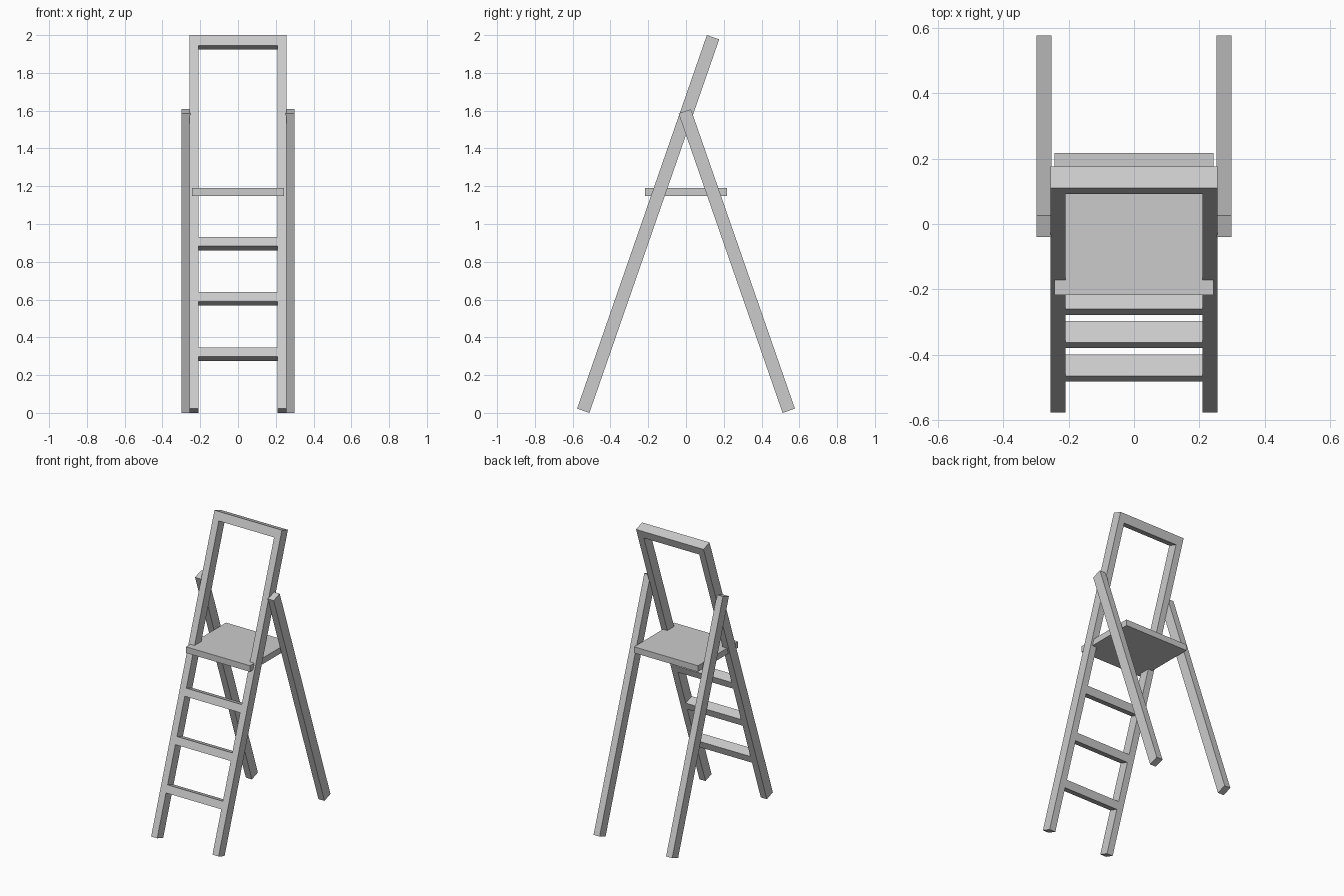
import bpy
import math
from mathutils import Matrix, Vector

cube = bpy.data.objects.get("Cube")
if cube:
    bpy.data.objects.remove(cube, do_unlink=True)

grey = bpy.data.materials.new("light grey")
grey.use_nodes = True
colour = (0.6, 0.6, 0.6, 1)
grey.diffuse_color = colour
grey.node_tree.nodes["Principled BSDF"].inputs["Base Color"].default_value = colour

LEAN = math.radians(19.16)
DEPTH = 0.069
FOOT_Y, FOOT_Z = 0.544, DEPTH / 2 * math.sin(LEAN)


def box(name, centre, size, frame=Matrix()):
    """Flat-sided box placed inside the given frame."""
    bpy.ops.mesh.primitive_cube_add(size=1)
    obj = bpy.context.object
    obj.name = name
    obj.data.transform(Matrix.Diagonal((*size, 1)))
    obj.matrix_world = frame @ Matrix.Translation(Vector(centre))
    obj.data.materials.append(grey)
    return obj


# Leaning frames: local z runs up along the rails from the feet
front = Matrix.Translation((0, -FOOT_Y, FOOT_Z)) @ Matrix.Rotation(-LEAN, 4, "X")
back = Matrix.Translation((0, FOOT_Y, FOOT_Z)) @ Matrix.Rotation(LEAN, 4, "X")
FRONT_LENGTH, BACK_LENGTH = 2.0934, 1.678

# Side rails and back legs
for side, sign in (("left", 1), ("right", -1)):
    box(f"front_rail_{side}", (sign * 0.233, 0, FRONT_LENGTH / 2),
        (0.046, DEPTH, FRONT_LENGTH), front)
    box(f"back_leg_{side}", (sign * 0.2755, 0, BACK_LENGTH / 2),
        (0.046, DEPTH, BACK_LENGTH), back)

# Top bar and rungs between the front rails
box("top_bar", (0, 0, FRONT_LENGTH - 0.029), (0.422, DEPTH, 0.058), front)
for i in range(3):
    box(f"rung_{i + 1}", (0, 0, 0.317 + 0.31 * i), (0.422, DEPTH, 0.052), front)

# Level platform
box("platform", (0, 0, 1.17), (0.486, 0.434, 0.042))
